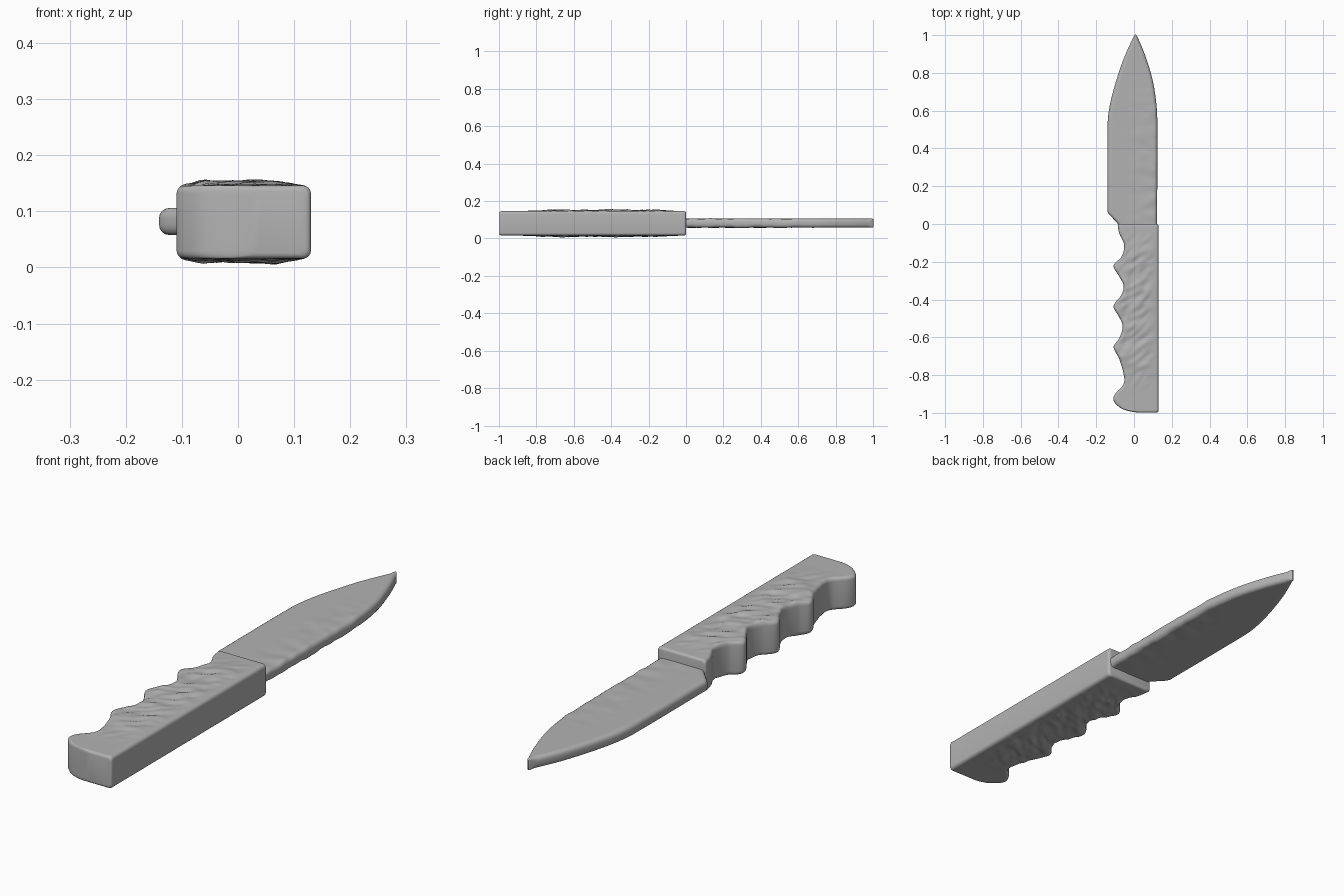
import bpy, bmesh, math
from mathutils import Vector, noise

if "Cube" in bpy.data.objects:
    bpy.data.objects.remove(bpy.data.objects["Cube"])

steel = bpy.data.materials.new("plain grey")
steel.diffuse_color = (0.45, 0.45, 0.45, 1)
steel.use_nodes = True
steel.node_tree.nodes["Principled BSDF"].inputs["Base Color"].default_value = steel.diffuse_color


def curve(pts, y):
    """Smooth x value at y through (y, x) points sorted by y."""
    n = len(pts)
    y = min(max(y, pts[0][0]), pts[-1][0])
    i = next(k for k in range(n - 1) if y <= pts[k + 1][0])

    def slope(k):
        a, b = pts[max(k - 1, 0)], pts[min(k + 1, n - 1)]
        return (b[1] - a[1]) / (b[0] - a[0])
    (y0, x0), (y1, x1) = pts[i], pts[i + 1]
    h = y1 - y0
    t = (y - y0) / h
    return ((2*t**3 - 3*t*t + 1) * x0 + (t**3 - 2*t*t + t) * h * slope(i)
            + (3*t*t - 2*t**3) * x1 + (t**3 - t*t) * h * slope(i + 1))


def section(x0, x1, z0, z1, r, cols=18, arc=5):
    """Rounded rectangle loop with extra points along the flat faces."""
    r = max(min(r, (x1 - x0) / 2 - 0.0005, (z1 - z0) / 2 - 0.0005), 0.0005)
    pts = []
    for cx, cz, a0 in ((x1 - r, z0 + r, -90), (x1 - r, z1 - r, 0),
                       (x0 + r, z1 - r, 90), (x0 + r, z0 + r, 180)):
        for k in range(arc):
            a = math.radians(a0 + 90 * k / (arc - 1))
            pts.append((cx + r * math.cos(a), cz + r * math.sin(a)))
        if a0 in (90, -90):
            continue
        # flat span along the top (right to left) or the bottom (left to right)
        s = -1 if a0 == 0 else 1
        span = x1 - x0 - 2 * r
        for k in range(1, cols):
            pts.append((cx + s * span * k / cols, pts[-1][1]))
    return pts


def loft(name, left, right, z0, z1, r, ys, end_r, bump):
    """Rounded sections joined along y, with softened ends and a worn surface."""
    bm = bmesh.new()
    loops = []
    for y in ys:
        d = min(y - ys[0], ys[-1] - y)
        e = end_r - math.sqrt(max(0, end_r**2 - (end_r - d)**2)) if d < end_r else 0
        x0, x1 = curve(left, y) + e, curve(right, y) - e
        if x1 - x0 < 0.006:
            m = (x0 + x1) / 2
            x0, x1 = m - 0.003, m + 0.003
        loops.append([bm.verts.new(bump(x, y, z)) for x, z in
                      section(x0, x1, z0 + e, z1 - e, r)])
    n = len(loops[0])
    for a, b in zip(loops, loops[1:]):
        for k in range(n):
            bm.faces.new((a[k], a[(k + 1) % n], b[(k + 1) % n], b[k]))
    bm.faces.new(loops[0])
    bm.faces.new(loops[-1])
    bmesh.ops.recalc_face_normals(bm, faces=bm.faces)
    me = bpy.data.meshes.new(name)
    bm.to_mesh(me)
    bm.free()
    me.materials.append(steel)
    ob = bpy.data.objects.new(name, me)
    bpy.context.collection.objects.link(ob)
    bpy.ops.object.select_all(action='DESELECT')
    ob.select_set(True)
    bpy.context.view_layer.objects.active = ob
    bpy.ops.object.shade_smooth_by_angle(angle=math.radians(50))


def rows(a, b, n, soft):
    """Even stations with close ones at both softened ends."""
    tips = [soft * (1 - math.cos(math.radians(q))) for q in (0, 25, 45, 65)]
    mid = [a + soft + (b - a - 2 * soft) * k / n for k in range(n + 1)]
    return [a + t for t in tips] + mid + [b - t for t in reversed(tips)]


def handle_bump(x, y, z):
    # carved diagonal ridges, strongest in the middle of the broad faces
    side = 1 if z > 0.08 else -1
    flat = min(1, max(0, (abs(z - 0.08) - 0.05) / 0.013))
    fade = max(0, min(1, (y + 0.9) / 0.2, (-0.02 - y) / 0.15))
    fade *= max(0, min(1, (0.12 - x) / 0.05, (x + 0.12) / 0.06))
    u, v = (x + y) * 12, (y - x) * 30
    g = noise.noise(Vector((u, v, side * 7.3)))
    return (x, y, z + side * flat * fade * (0.005 + 0.008 * g))


def blade_bump(x, y, z):
    # faint waviness toward the straight edge
    k = min(1, max(0, (x + 0.05) / 0.15)) * min(1, max(0, (0.8 - y) / 0.3))
    g = noise.noise(Vector((x * 14, y * 22, z * 30)))
    return (x, y, z + 0.004 * k * g)


# Handle: scalloped finger grip on the left, straight spine on the right
grip = [(-0.998, 0.01), (-0.99, -0.03), (-0.975, -0.07), (-0.935, -0.108),
        (-0.9, -0.1), (-0.85, -0.056), (-0.8, -0.054), (-0.71, -0.08),
        (-0.65, -0.108), (-0.605, -0.078), (-0.54, -0.06), (-0.49, -0.08),
        (-0.435, -0.108), (-0.375, -0.067), (-0.325, -0.055), (-0.275, -0.08),
        (-0.22, -0.108), (-0.175, -0.067), (-0.11, -0.052), (-0.05, -0.078),
        (0, -0.088)]
spine = [(-0.998, 0.13), (0, 0.13)]
loft("handle", grip, spine, 0.016, 0.146, 0.014,
     rows(-0.998, 0.0, 150, 0.01), 0.01, handle_bump)

# Blade: leaf outline narrowing to the tip, with a slanted heel
belly = [(-0.03, -0.07), (0.0, -0.085), (0.03, -0.112), (0.06, -0.138),
         (0.09, -0.14), (0.5, -0.14), (0.58, -0.136), (0.685, -0.115),
         (0.845, -0.066), (0.95, -0.022), (1.002, 0.004)]
back = [(-0.03, 0.122), (0.0, 0.122), (0.5, 0.124), (0.63, 0.119),
        (0.765, 0.098), (0.89, 0.06), (0.965, 0.03), (1.002, 0.012)]
loft("blade", belly, back, 0.058, 0.106, 0.018,
     rows(-0.03, 1.002, 130, 0.006), 0.006, blade_bump)
